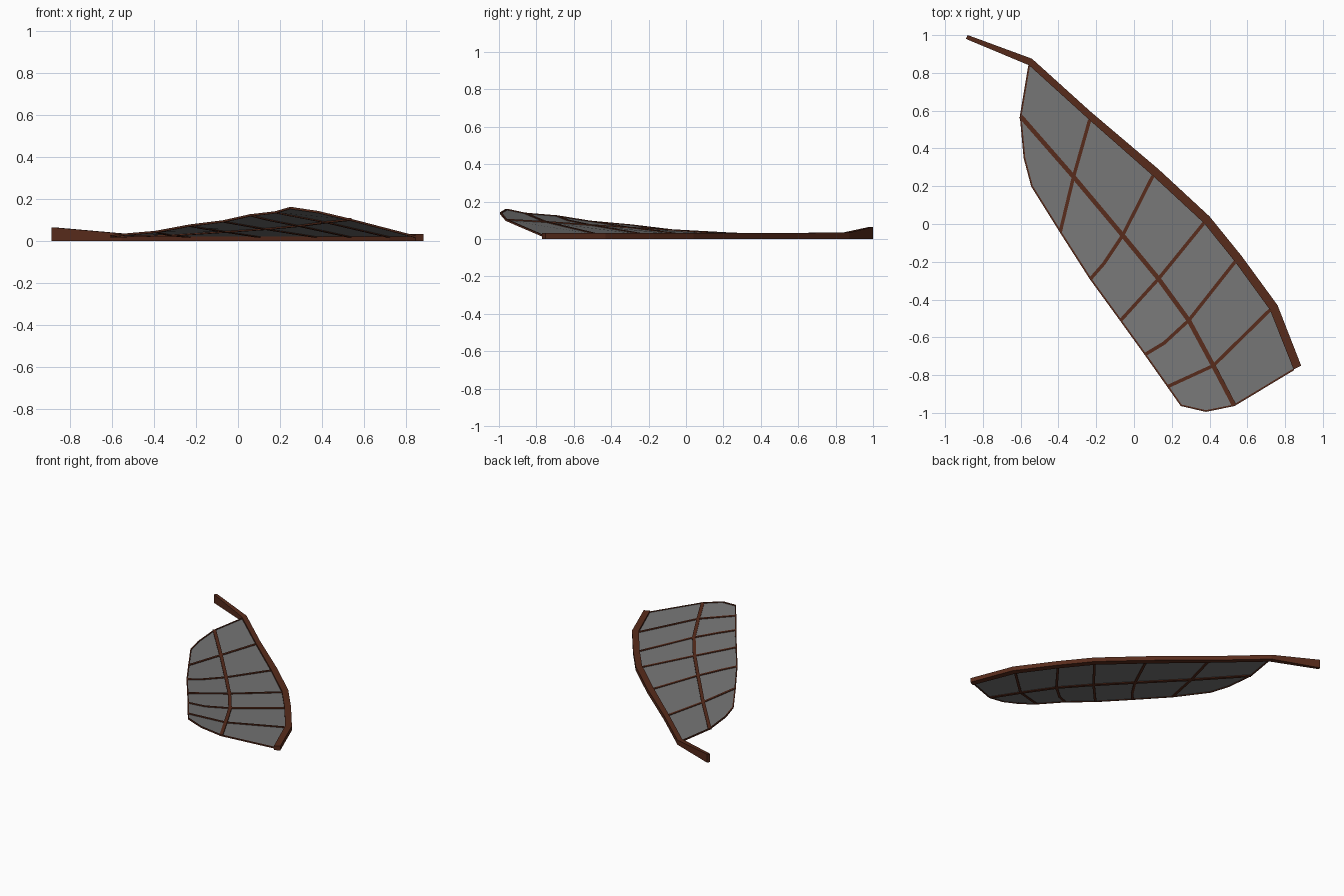
import bpy, bmesh
from mathutils import Vector

if "Cube" in bpy.data.objects:
    bpy.data.objects.remove(bpy.data.objects["Cube"])


def material(name, color):
    m = bpy.data.materials.new(name)
    m.diffuse_color = color
    m.use_nodes = True
    m.node_tree.nodes["Principled BSDF"].inputs["Base Color"].default_value = m.diffuse_color
    return m


brown = material("brown", (0.095, 0.024, 0.011, 1))
grey = material("membrane_grey", (0.18, 0.18, 0.18, 1))


def make_object(name, verts, faces, mat, fix_normals=True):
    me = bpy.data.meshes.new(name)
    me.from_pydata(verts, [], faces)
    bm = bmesh.new()
    bm.from_mesh(me)
    if fix_normals:
        bmesh.ops.recalc_face_normals(bm, faces=bm.faces)
    bm.to_mesh(me)
    bm.free()
    me.materials.append(mat)
    ob = bpy.data.objects.new(name, me)
    bpy.context.collection.objects.link(ob)
    return ob


def box_sweep(name, rings, mat):
    """Join a chain of four-cornered sections into a closed bar."""
    verts = [v for r in rings for v in r]
    n = len(rings)
    faces = [(4*i + k, 4*i + (k+1) % 4, 4*i + 4 + (k+1) % 4, 4*i + 4 + k)
             for i in range(n-1) for k in range(4)]
    faces += [(3, 2, 1, 0), tuple(4*(n-1) + k for k in range(4))]
    return make_object(name, verts, faces, mat)


def vein(name, pts, width, height):
    """Thin rectangular rib following a path of points."""
    pts = [Vector(p) for p in pts]
    rings = []
    for i, p in enumerate(pts):
        d = pts[min(i+1, len(pts)-1)] - pts[max(i-1, 0)]
        s = Vector((-d.y, d.x, 0)).normalized() * width / 2
        u = Vector((0, 0, height / 2))
        rings.append([p - s - u, p + s - u, p + s + u, p - s + u])
    return box_sweep(name, rings, brown)


# Leading edge spar: outer xy, inner xy, top height
spar = [(-.88, 1.0, -.89, .98, .065), (-.54, .875, -.555, .84, .035),
        (-.23, .595, -.235, .55, .033), (.13, .29, .10, .255, .033),
        (.40, .04, .37, .005, .033), (.57, -.17, .535, -.20, .033),
        (.76, -.43, .72, -.455, .033), (.885, -.75, .845, -.77, .033)]
box_sweep("leading_spar", [[(a, b, 0), (c, d, 0), (c, d, h), (a, b, h)]
                           for a, b, c, d, h in spar], brown)

# Wing layout lines: front edge, middle vein, trailing edge
front = [(c, d, .02) for a, b, c, d, h in spar[1:]]
mid = [(-.60, .57, .022), (-.32, .25, .028), (-.06, -.06, .045), (.13, -.29, .058),
       (.29, -.51, .073), (.42, -.75, .09), (.53, -.96, .102)]
trail = [(-.39, -.04, .043), (-.23, -.29, .073), (-.07, -.51, .093),
         (.06, -.69, .122), (.18, -.86, .136)]
root = [(-.58, .35, .025), (-.54, .20, .03)]
tip = [(.25, -.96, .157), (.38, -.99, .138)]
# Kinks in two of the cross veins, between middle and trailing edge
kinks = {1: (-.16, -.21, .06), 3: (.16, -.63, .098)}

# Membrane: one panel per cell between the veins
verts, faces = [], []


def panel(points):
    faces.append([len(verts) + k for k in range(len(points))])
    verts.extend(points)


for i in range(6):
    panel([front[i], mid[i], mid[i+1], front[i+1]])
panel([mid[0]] + root + [trail[0], mid[1]])
for i in range(4):
    side_a = [kinks[i]] if i in kinks else []
    side_b = [kinks[i+1]] if i+1 in kinks else []
    panel([mid[i+1]] + side_a + [trail[i], trail[i+1]] + side_b + [mid[i+2]])
panel([mid[5], trail[4]] + tip + [mid[6]])
make_object("membrane", verts, faces, grey, fix_normals=False)

# Middle vein, cross veins and thin rim
vein("middle_vein", mid, .024, .012)
for i in range(5):
    path = [front[i+1], mid[i+1]] + ([kinks[i]] if i in kinks else []) + [trail[i]]
    vein("cross_vein_%d" % (i+1), path, .018, .010)
vein("rim_vein", [front[0], mid[0]] + root + trail + tip + [mid[6], front[6]], .009, .010)
